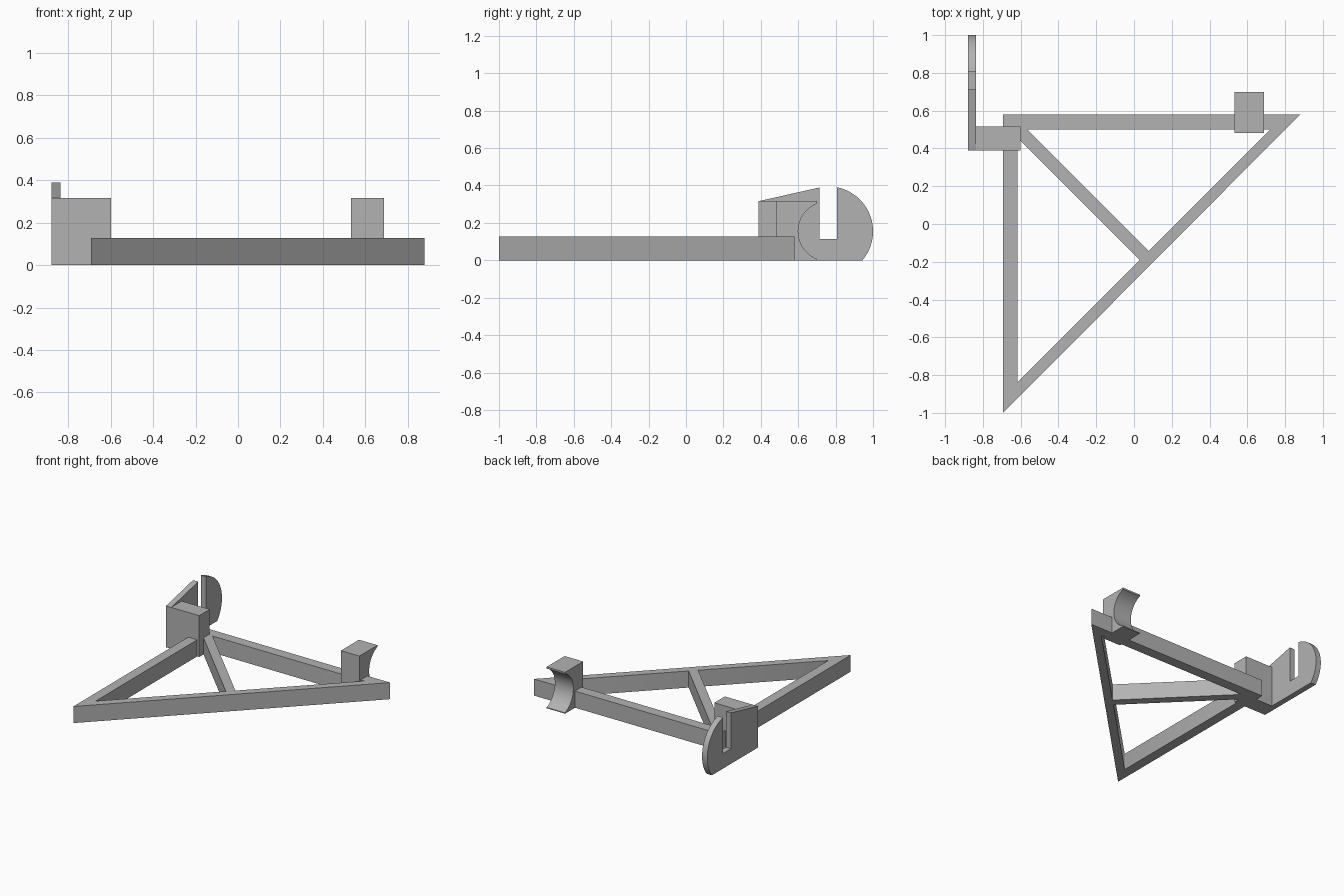
import bpy, bmesh, math
from mathutils import Vector

if "Cube" in bpy.data.objects:
    bpy.data.objects.remove(bpy.data.objects["Cube"])

grey = bpy.data.materials.new("plain grey")
grey.diffuse_color = (0.45, 0.45, 0.45, 1)
grey.use_nodes = True
grey.node_tree.nodes["Principled BSDF"].inputs["Base Color"].default_value = grey.diffuse_color


def prism(name, profile, offset, to_3d):
    """Extrude a closed 2D profile by a vector; to_3d places each 2D point."""
    bm = bmesh.new()
    face = bm.faces.new([bm.verts.new(to_3d(a, b)) for a, b in profile])
    ext = bmesh.ops.extrude_face_region(bm, geom=[face])
    moved = [g for g in ext["geom"] if isinstance(g, bmesh.types.BMVert)]
    bmesh.ops.translate(bm, verts=moved, vec=Vector(offset))
    bmesh.ops.recalc_face_normals(bm, faces=bm.faces)
    mesh = bpy.data.meshes.new(name)
    bm.to_mesh(mesh)
    bm.free()
    mesh.materials.append(grey)
    ob = bpy.data.objects.new(name, mesh)
    bpy.context.collection.objects.link(ob)
    bpy.ops.object.select_all(action='DESELECT')
    ob.select_set(True)
    bpy.context.view_layer.objects.active = ob
    bpy.ops.object.shade_smooth_by_angle(angle=math.radians(30))
    return ob


def flat(name, profile, height):
    """Plan outline raised from the ground."""
    return prism(name, profile, (0, 0, height), lambda x, y: (x, y, 0))


def side(name, profile, x0, x1):
    """Side outline (y, z) extruded across x."""
    return prism(name, profile, (x1 - x0, 0, 0), lambda y, z: (x0, y, z))


def arc(r, start, end, n=32):
    """Arc points about the shared rod axis."""
    cy, cz = 0.76, 0.155
    return [(cy + r * math.cos(start + (end - start) * i / n),
             cz + r * math.sin(start + (end - start) * i / n)) for i in range(n + 1)]


# Triangular frame: mitred bars between outer and inner corners
H = 0.127
outer = [(-0.693, 0.58), (0.88, 0.58), (-0.693, -1.0)]
inner = [(-0.617, 0.50), (0.72, 0.50), (-0.617, -0.837)]
for i, name in enumerate(("back_bar", "diagonal_bar", "left_bar")):
    j = (i + 1) % 3
    flat(name, [outer[i], outer[j], inner[j], inner[i]], H)

# Brace from the square corner to the middle of the diagonal
flat("corner_brace", [(-0.617, 0.50), (-0.565, 0.50), (0.0775, -0.1425),
                      (0.03, -0.19), (-0.617, 0.457)], H)

# Block joining the slotted plate to the frame corner
side("corner_block", [(0.388, 0), (0.515, 0), (0.515, 0.316), (0.388, 0.316)], -0.836, -0.60)

# Slotted plate with a rounded end
R = 0.24
a_top = math.acos((0.808 - 0.76) / R)
a_low = -math.asin(0.155 / R)
side("slotted_plate",
     [(0.388, 0), (0.388, 0.316), (0.713, 0.389), (0.713, 0.115), (0.808, 0.115)]
     + arc(R, a_top, a_low), -0.88, -0.836)

# Cradle block with a concave back
r = 0.16
a = math.acos((0.70 - 0.76) / r)
side("cradle_block",
     [(0.70, 0), (0.482, 0), (0.482, 0.316), (0.70, 0.316)] + arc(r, a, 2 * math.pi - a),
     0.533, 0.689)
